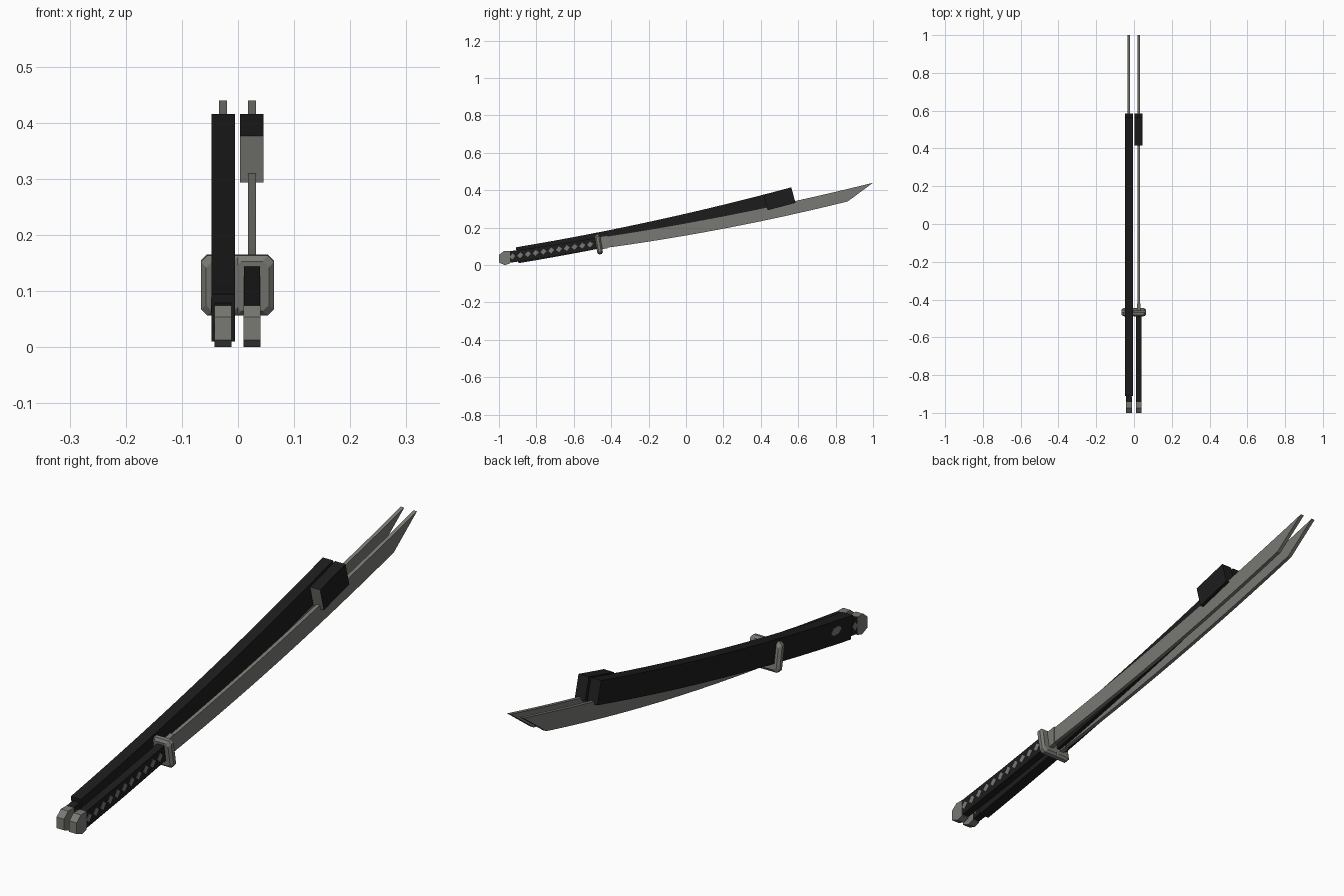
import bpy, math
from mathutils import Vector

if "Cube" in bpy.data.objects:
    bpy.data.objects.remove(bpy.data.objects["Cube"])


def material(name, col):
    m = bpy.data.materials.new(name)
    m.diffuse_color = (*col, 1)
    m.use_nodes = True
    m.node_tree.nodes["Principled BSDF"].inputs["Base Color"].default_value = m.diffuse_color
    return m


BLACK = material("black lacquer", (0.012, 0.012, 0.012))
GREY = material("grey steel", (0.19, 0.195, 0.172))


def build(name, verts, faces, mats):
    me = bpy.data.meshes.new(name)
    me.from_pydata(verts, [], faces)
    for m in mats:
        me.materials.append(m)
    ob = bpy.data.objects.new(name, me)
    bpy.context.collection.objects.link(ob)
    return ob


def plate(name, profile, x, half, mats):
    """Side profile of (y, z) points extruded across x."""
    n = len(profile)
    verts = [(x + s * half, y, z) for s in (1, -1) for y, z in profile]
    faces = [list(range(n)), list(range(2 * n - 1, n - 1, -1))]
    faces += [[i, i + n, (i + 1) % n + n, (i + 1) % n] for i in range(n)]
    ob = build(name, verts, faces, mats)
    import bmesh
    bm = bmesh.new()
    bm.from_mesh(ob.data)
    bmesh.ops.recalc_face_normals(bm, faces=bm.faces)
    bm.to_mesh(ob.data)
    bm.free()
    return ob


def span(a, b, n):
    return [a + (b - a) * i / n for i in range(n + 1)]


def blade_top(y):
    return 0.225 + 0.181 * y + 0.034 * y * y


def blade_bottom(y):
    return 0.158 + 0.173 * y + 0.0435 * y * y


def sheath_profile(y0, y1, n):
    """Curved band of constant depth, square to its own curve."""
    top, low = [], []
    for y in span(y0, y1, n):
        z = 0.275 + 0.23 * y + 0.035 * y * y
        d = Vector((1, 0.23 + 0.07 * y)).normalized()
        top.append((y, z))
        low.append((y + d.y * 0.086, z - d.x * 0.086))
    return top + low[::-1]


def guard(name, x):
    """Eight-sided guard with bevelled rim, leaning with the handle."""
    c, tilt = Vector((x, -0.467, 0.111)), 0.17
    u = Vector((0, -math.sin(tilt), math.cos(tilt)))
    w = Vector((0, math.cos(tilt), math.sin(tilt)))
    verts, faces = [], []
    for inset, off in ((0.009, -0.015), (0, -0.007), (0, 0.007), (0.009, 0.015)):
        a, b, k = 0.039 - inset, 0.054 - inset, 0.011
        ring = [(a - k, b), (a, b - k), (a, k - b), (a - k, -b),
                (k - a, -b), (-a, k - b), (-a, b - k), (k - a, b)]
        verts += [c + Vector((p, 0, 0)) + u * q + w * off for p, q in ring]
    for r in range(3):
        for i in range(8):
            j = (i + 1) % 8
            faces.append([r * 8 + i, r * 8 + j, r * 8 + 8 + j, r * 8 + 8 + i])
    faces += [list(range(7, -1, -1)), list(range(24, 32))]
    ob = build(name, verts, faces, [GREY])
    ob.data.flip_normals()


def sword(side, x):
    # blade with slanted point
    ys = span(-0.47, 1.0, 14)
    yb = span(0.865, -0.47, 12)
    plate(side + "_blade", [(y, blade_top(y)) for y in ys] +
          [(y, blade_bottom(y)) for y in yb], x, 0.007, [GREY])
    # collar at the blade root
    plate(side + "_blade_collar", [(-0.46, 0.152), (-0.42, 0.159),
          (-0.42, 0.090), (-0.46, 0.083)], x, 0.009, [GREY])
    guard(side + "_guard", x)
    # handle and its end cap
    plate(side + "_handle", [(-0.95, 0.073), (-0.72, 0.106), (-0.475, 0.146),
          (-0.475, 0.086), (-0.72, 0.045), (-0.95, 0.011)], x, 0.0145, [BLACK])
    plate(side + "_pommel", [(-1, 0.013), (-1, 0.054), (-0.975, 0.074),
          (-0.942, 0.074), (-0.942, 0.008), (-0.968, 0)], x, 0.0152, [GREY])
    # diamonds along both faces of the handle
    verts, faces = [], []
    for i in range(11):
        y = -0.928 + i * 0.0415
        z = 0.0425 + (y + 0.95) * 0.155
        for s in (1, -1):
            n = len(verts)
            for h in (0.0135, 0.0155):
                verts += [(x + s * h, y + p, z + q) for p, q in
                          ((-0.016, -0.003), (0, 0.016), (0.016, 0.003), (0, -0.016))]
            f = [[n + 4, n + 7, n + 6, n + 5]]
            f += [[n + k, n + 4 + k, n + 4 + (k + 1) % 4, n + (k + 1) % 4] for k in range(4)]
            faces += f if s > 0 else [q[::-1] for q in f]
    build(side + "_handle_diamonds", verts, faces, [GREY])


sword("right", 0.025)
sword("left", -0.027)

# full sheath over the left sword, short sheath end on the right one
plate("left_sheath", sheath_profile(-0.91, 0.563, 14), -0.026, 0.021, [BLACK])
tip = plate("right_sheath_end", sheath_profile(0.415, 0.563, 2), 0.0245, 0.021, [BLACK, GREY])
for p in tip.data.polygons:
    if p.normal.y < -0.8:
        p.material_index = 1

# small cord fitting on the outer sheath face
plate("sheath_fitting", [(-0.81 + 0.03 * math.cos(a), 0.075 + 0.016 * math.sin(a))
      for a in span(0, math.tau * 5 / 6, 5)], -0.047, 0.001, [GREY])
